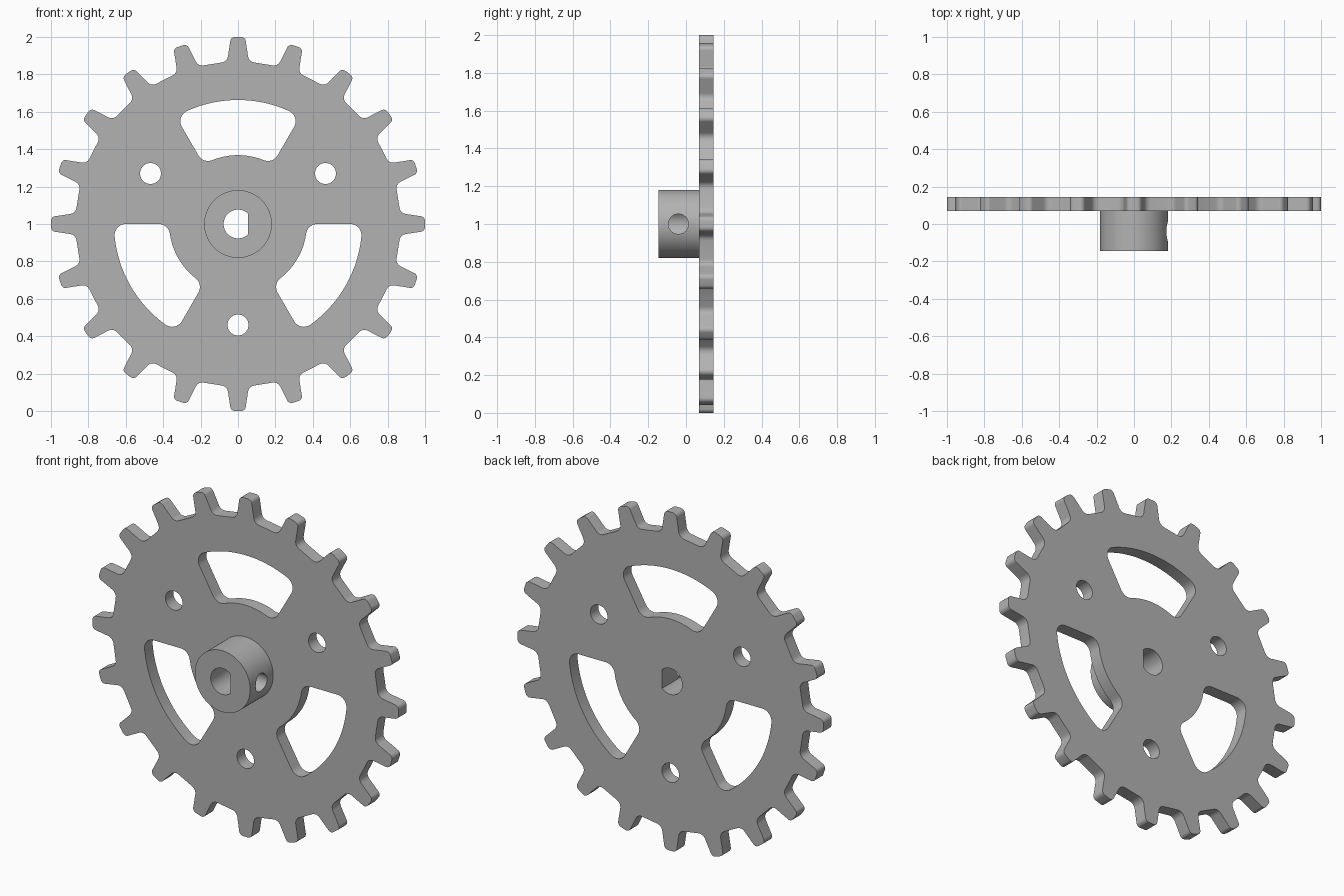
import bpy, bmesh, math
from mathutils import Vector, Matrix

cube = bpy.data.objects.get("Cube")
if cube:
    bpy.data.objects.remove(cube, do_unlink=True)

TEETH = 20
CENTRE_Z = 1.0

metal = bpy.data.materials.new("grey_metal")
metal.use_nodes = True
GREY = (0.45, 0.45, 0.45, 1)
metal.diffuse_color = GREY
metal.node_tree.nodes["Principled BSDF"].inputs["Base Color"].default_value = GREY


def polar(r, angle):
    return Vector((r * math.cos(angle), r * math.sin(angle)))


def arc(centre, r, start, end, steps):
    return [centre + polar(r, start + (end - start) * i / steps) for i in range(steps + 1)]


def circle(centre, r, steps=48):
    return arc(centre, r, 0, math.tau, steps)[:-1]


def fillet(corners, steps=6):
    """Round every (point, radius) corner of a closed outline."""
    out = []
    for i, (p, r) in enumerate(corners):
        a = (corners[i - 1][0] - p).normalized()
        b = (corners[(i + 1) % len(corners)][0] - p).normalized()
        half = a.angle(b) / 2
        centre = p + (a + b).normalized() * (r / math.sin(half))
        t1 = p + a * (r / math.tan(half)) - centre
        t2 = p + b * (r / math.tan(half)) - centre
        start = math.atan2(t1.y, t1.x)
        sweep = math.atan2(t1.x * t2.y - t1.y * t2.x, t1.dot(t2))
        out += arc(centre, r, start, start + sweep, steps)
    return out


def tooth_outline():
    corners = []
    for i in range(TEETH):
        turn = Matrix.Rotation(math.tau * i / TEETH, 2)
        for x, y, r in ((0.058, 0.868, 0.04), (0.038, 1.0, 0.025),
                        (-0.038, 1.0, 0.025), (-0.058, 0.868, 0.04)):
            corners.append((turn @ Vector((x, y)), r))
    return fillet(corners)


def window(mid, inner=0.368, outer=0.663, half=math.radians(30), f=0.06):
    """Ring sector with rounded corners."""
    ao = half - math.asin(f / (outer - f))
    ai = half - math.asin(f / (inner + f))
    q = math.pi / 2
    pts = arc(Vector((0, 0)), outer, mid - ao, mid + ao, 24)
    pts += arc(polar(outer - f, mid + ao), f, mid + ao, mid + half + q, 8)[1:]
    pts += arc(polar(inner + f, mid + ai), f, mid + half + q, mid + ai + math.pi, 8)
    pts += arc(Vector((0, 0)), inner, mid + ai, mid - ai, 16)[1:]
    pts += arc(polar(inner + f, mid - ai), f, mid - ai - math.pi, mid - half - q, 8)[1:]
    pts += arc(polar(outer - f, mid - ao), f, mid - half - q, mid - ao, 8)[:-1]
    return pts


def d_bore(r=0.077, flat=0.054):
    a = math.acos(flat / r)
    return arc(Vector((0, 0)), r, a, math.tau - a, 40)


def extruded(name, outlines, y_front, y_back):
    """Fill outlines with their holes and extrude them along y."""
    curve = bpy.data.curves.new(name, "CURVE")
    curve.dimensions = "2D"
    curve.fill_mode = "BOTH"
    curve.extrude = (y_back - y_front) / 2
    for pts in outlines:
        spline = curve.splines.new("POLY")
        spline.points.add(len(pts) - 1)
        for point, p in zip(spline.points, pts):
            point.co = (p.x, p.y, 0, 1)
        spline.use_cyclic_u = True
    obj = bpy.data.objects.new(name, curve)
    bpy.context.collection.objects.link(obj)
    select(obj)
    bpy.ops.object.convert(target="MESH")
    obj = bpy.context.object
    obj.name = name
    mesh = obj.data
    mesh.transform(Matrix.Translation((0, (y_front + y_back) / 2, CENTRE_Z))
                   @ Matrix.Rotation(math.pi / 2, 4, "X"))
    bm = bmesh.new()
    bm.from_mesh(mesh)
    bmesh.ops.remove_doubles(bm, verts=bm.verts, dist=0.0001)
    bmesh.ops.recalc_face_normals(bm, faces=bm.faces)
    bm.to_mesh(mesh)
    bm.free()
    mesh.materials.clear()
    mesh.materials.append(metal)
    return obj


def select(obj):
    bpy.ops.object.select_all(action="DESELECT")
    obj.select_set(True)
    bpy.context.view_layer.objects.active = obj


# Toothed plate with three windows, three bolt holes and the shaft bore
thirds = [math.tau * i / 3 for i in range(3)]
outlines = [tooth_outline(), d_bore()]
outlines += [window(math.pi / 2 + t) for t in thirds]
outlines += [circle(polar(0.54, math.pi / 6 + t), 0.056) for t in thirds]
plate = extruded("toothed_plate", outlines, 0.07, 0.145)

# Hub on the front face
hub = extruded("hub", [circle(Vector((0, 0)), 0.181, 96), d_bore()], -0.145, 0.07)

# Set screw hole, drilled from the left side into the bore
bpy.ops.mesh.primitive_cylinder_add(vertices=40, radius=0.053, depth=0.25,
                                    location=(0.145, -0.04, CENTRE_Z),
                                    rotation=(0, math.pi / 2, 0))
drill = bpy.context.object
drill.name = "set_screw_cutter"
cut = hub.modifiers.new("set_screw_hole", "BOOLEAN")
cut.operation = "DIFFERENCE"
cut.solver = "EXACT"
cut.object = drill
select(hub)
bpy.ops.object.modifier_apply(modifier=cut.name)
bpy.data.objects.remove(drill, do_unlink=True)

for part in (plate, hub):
    select(part)
    bpy.ops.object.shade_smooth_by_angle(angle=math.radians(30))
